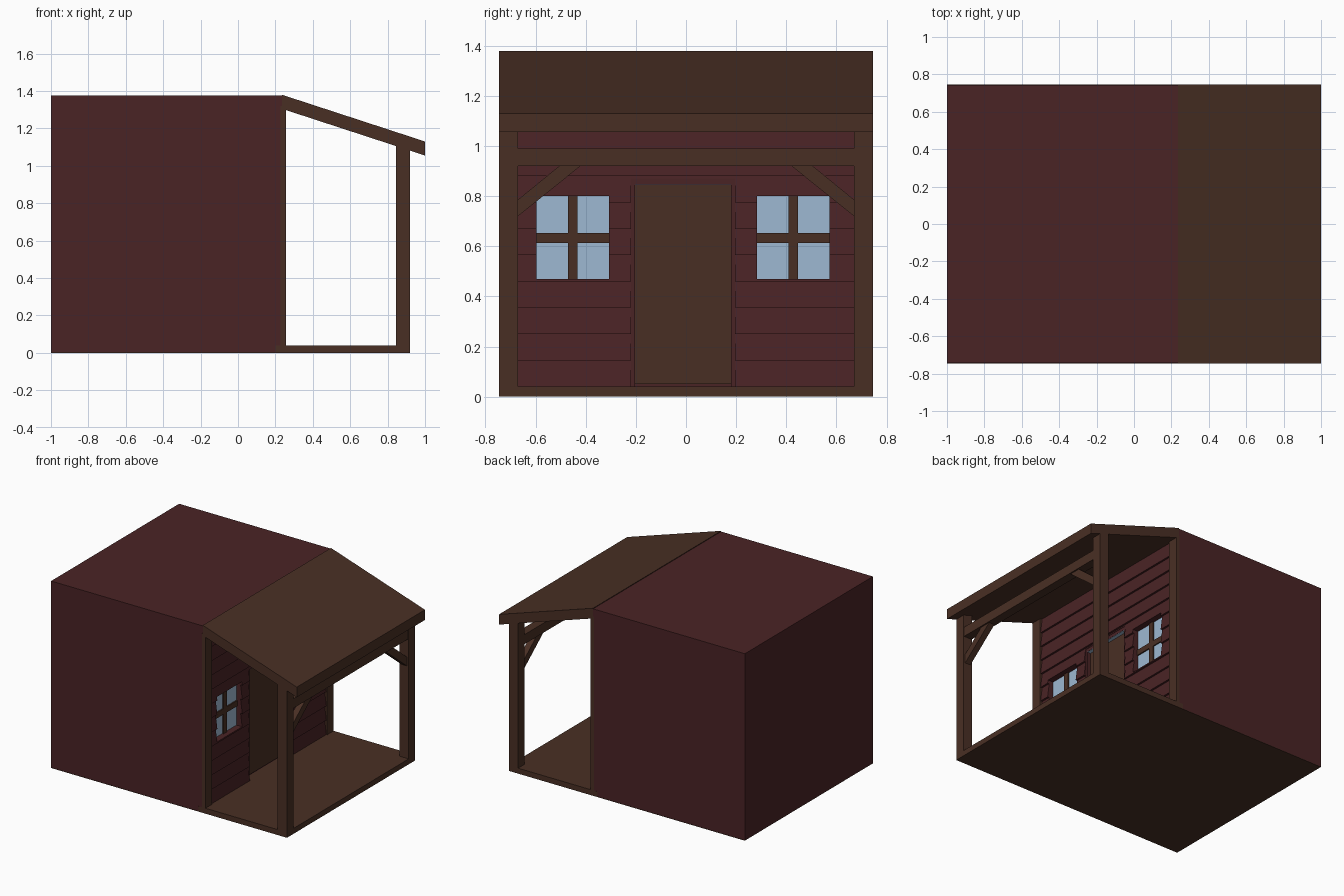
import bpy, bmesh

if "Cube" in bpy.data.objects:
    bpy.data.objects.remove(bpy.data.objects["Cube"])


def material(name, r, g, b):
    lin = [((c / 255 + 0.055) / 1.055) ** 2.4 for c in (r, g, b)]
    m = bpy.data.materials.new(name)
    m.diffuse_color = (*lin, 1)
    m.use_nodes = True
    m.node_tree.nodes["Principled BSDF"].inputs["Base Color"].default_value = m.diffuse_color
    return m


RED = material("barn red", 74, 35, 37)
BROWN = material("dark wood", 73, 47, 36)
GLASS = material("pale blue glass", 158, 185, 210)


def extrude(name, pts, lo, hi, axis, mat):
    """Extrude a 2D profile along an axis: 'y' takes (x, z), 'x' takes (y, z)."""
    bm = bmesh.new()
    def place(a, b, t):
        return (a, t, b) if axis == 'y' else (t, a, b)
    face = bm.faces.new([bm.verts.new(place(a, b, lo)) for a, b in pts])
    ext = bmesh.ops.extrude_face_region(bm, geom=[face])
    moved = [v for v in ext["geom"] if isinstance(v, bmesh.types.BMVert)]
    bmesh.ops.translate(bm, verts=moved,
                        vec=(0, hi - lo, 0) if axis == 'y' else (hi - lo, 0, 0))
    bmesh.ops.recalc_face_normals(bm, faces=bm.faces)
    me = bpy.data.meshes.new(name)
    bm.to_mesh(me)
    bm.free()
    me.materials.append(mat)
    ob = bpy.data.objects.new(name, me)
    bpy.context.collection.objects.link(ob)
    return ob


def box(name, x0, x1, y0, y1, z0, z1, mat):
    return extrude(name, [(x0, z0), (x1, z0), (x1, z1), (x0, z1)], y0, y1, 'y', mat)


def cut(target, y0, y1, z0, z1):
    """Cut a recess into the porch wall."""
    cutter = box("cutter", 0.195, 0.4, y0, y1, z0, z1, RED)
    cutter.hide_render = True
    mod = target.modifiers.new("recess", 'BOOLEAN')
    mod.operation = 'DIFFERENCE'
    mod.solver = 'EXACT'
    mod.object = cutter
    bpy.context.view_layer.objects.active = target
    bpy.ops.object.modifier_apply(modifier=mod.name)
    bpy.data.objects.remove(cutter)


W = 0.745      # half width of the building
FLOOR = 0.04   # porch floor height
MID = -0.012   # centre of door and windows

# House body: the porch side is a sawtooth of overlapping boards
profile = [(-1, 0.003), (0.235, 0.003), (0.235, FLOOR)]
pitch, boards = 0.105, 12
for i in range(boards):
    z = FLOOR + i * pitch
    profile += [(0.25, z), (0.236, z + pitch)]
profile += [(0.235, 1.375), (-1, 1.375)]
house = extrude("house_body", profile, -W + 0.001, W - 0.001, 'y', RED)

# Windows: recess, glass plate and crossed bars
for side, name in ((-1, "left"), (1, "right")):
    c = MID + side * 0.44
    y0, y1, z0, z1 = c - 0.145, c + 0.145, 0.47, 0.80
    cut(house, y0, y1, z0, z1)
    box(f"{name}_window_glass", 0.194, 0.202, y0, y1, z0, z1, GLASS)
    box(f"{name}_window_upright_bar", 0.195, 0.212, c - 0.019, c + 0.019, z0, z1, BROWN)
    box(f"{name}_window_cross_bar", 0.195, 0.211, y0, y1, 0.613, 0.654, BROWN)

# Door in its recess, with a red frame
d0, d1, top = MID - 0.207, MID + 0.207, 0.87
cut(house, d0, d1, FLOOR, top)
box("door", 0.19, 0.207, d0 + 0.01, d1 - 0.01, 0.05, 0.85, BROWN)
box("door_frame_left", 0.19, 0.235, d0, d0 + 0.016, FLOOR, top, RED)
box("door_frame_right", 0.19, 0.235, d1 - 0.016, d1, FLOOR, top, RED)
box("door_frame_top", 0.19, 0.235, d0, d1, 0.847, top, RED)
box("door_frame_underside", 0.207, 0.234, d0 + 0.016, d1 - 0.016, 0.845, 0.848, GLASS)

# Floor: thin sheet under the house, thicker porch deck
box("house_base", -1, 0.235, -W, W, 0, 0.004, BROWN)
box("porch_floor", 0.2, 0.92, -W, W, 0, FLOOR, BROWN)

# Sloping porch roof
extrude("porch_roof", [(0.235, 1.38), (1, 1.13), (1, 1.055), (0.235, 1.305)],
        -W, W, 'y', BROWN)

# Posts, wall corner trims and angled braces on both sides
for s, name in ((-1, "left"), (1, "right")):
    a, b = sorted((s * 0.67, s * W))
    box(f"{name}_porch_post", 0.845, 0.92, a, b, FLOOR - 0.01, 1.11, BROWN)
    box(f"{name}_corner_trim", 0.228, 0.257, a, b, FLOOR - 0.01, 1.32, BROWN)
    brace = [(0.675, 0.716), (0.415, 0.925), (0.50, 0.925), (0.675, 0.782)]
    extrude(f"{name}_brace", [(s * y, z) for y, z in brace], 0.86, 0.905, 'x', BROWN)

# Beam between the posts
box("porch_beam", 0.85, 0.915, -0.68, 0.68, 0.92, 0.99, BROWN)
